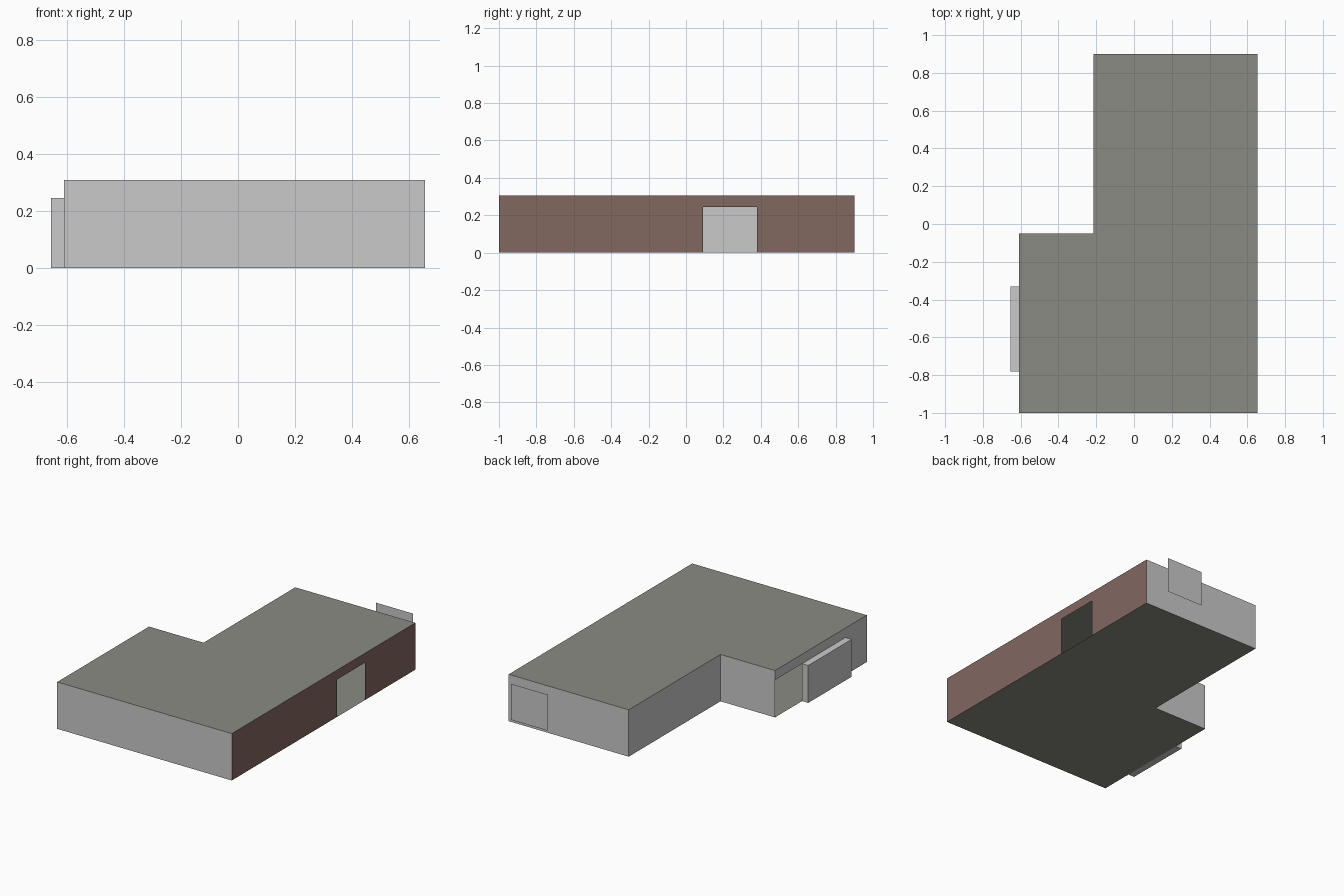
import bpy

if "Cube" in bpy.data.objects:
    bpy.data.objects.remove(bpy.data.objects["Cube"])

H = 0.307         # wall height
DOOR_H = 0.245    # opening height


def material(name, rgb):
    m = bpy.data.materials.new(name)
    m.diffuse_color = (*rgb, 1)
    m.use_nodes = True
    m.node_tree.nodes["Principled BSDF"].inputs["Base Color"].default_value = m.diffuse_color
    return m


PLASTER = material("light grey", (0.59, 0.59, 0.59))
SLAB = material("warm grey", (0.255, 0.258, 0.23))
BRICK = material("brown", (0.225, 0.135, 0.118))


def make(name, verts, faces, mat):
    me = bpy.data.meshes.new(name)
    me.from_pydata(verts, [], faces)
    me.materials.append(mat)
    ob = bpy.data.objects.new(name, me)
    bpy.context.collection.objects.link(ob)
    return ob


def wall(name, p, q, mat, opening=None, z0=0.0, z1=H):
    """Thin upright wall from p to q; opening = (start, end) fractions along it."""
    spans = [(0, 1, z0, z1)]
    if opening:
        a, b = opening
        spans = [(0, a, z0, z1), (a, b, DOOR_H, z1), (b, 1, z0, z1)]
    verts, faces = [], []
    for a, b, lo, hi in spans:
        if b - a < 1e-4:
            continue
        n = len(verts)
        for t, z in ((a, lo), (b, lo), (b, hi), (a, hi)):
            verts.append((p[0] + (q[0] - p[0]) * t, p[1] + (q[1] - p[1]) * t, z))
        faces.append((n, n + 1, n + 2, n + 3))
    return make(name, verts, faces, mat)


# L-shaped footprint, counter-clockwise
plan = [(-0.61, -1), (0.655, -1), (0.655, 0.9), (-0.215, 0.9), (-0.215, -0.05), (-0.61, -0.05)]

# Floor and roof slabs
make("floor", [(x, y, 0) for x, y in plan], [tuple(reversed(range(6)))], SLAB)
make("roof", [(x, y, H) for x, y in plan], [tuple(range(6))], SLAB)

# Walls: brown side wall with a doorway, entrance gap on the left wing
names = ["front_wall", "right_wall", "back_wall", "inner_left_wall", "wing_back_wall", "left_wall"]
openings = {1: (1.09 / 1.9, 1.38 / 1.9), 5: (0.0, 0.28 / 0.95)}
for i, name in enumerate(names):
    wall(name, plan[i], plan[(i + 1) % 6], BRICK if i == 1 else PLASTER, openings.get(i))

# Shallow bay box on the left wall
bpy.ops.mesh.primitive_cube_add(size=1, location=(-0.6325, -0.555, DOOR_H / 2))
bay = bpy.context.object
bay.name = "bay_box"
bay.scale = (0.045, 0.45, DOOR_H)
bay.data.materials.append(PLASTER)

# Free-standing thin panel behind the back wall
wall("back_panel", (0.567, 1.0), (0.301, 1.0), PLASTER, z0=0.07, z1=0.306)
